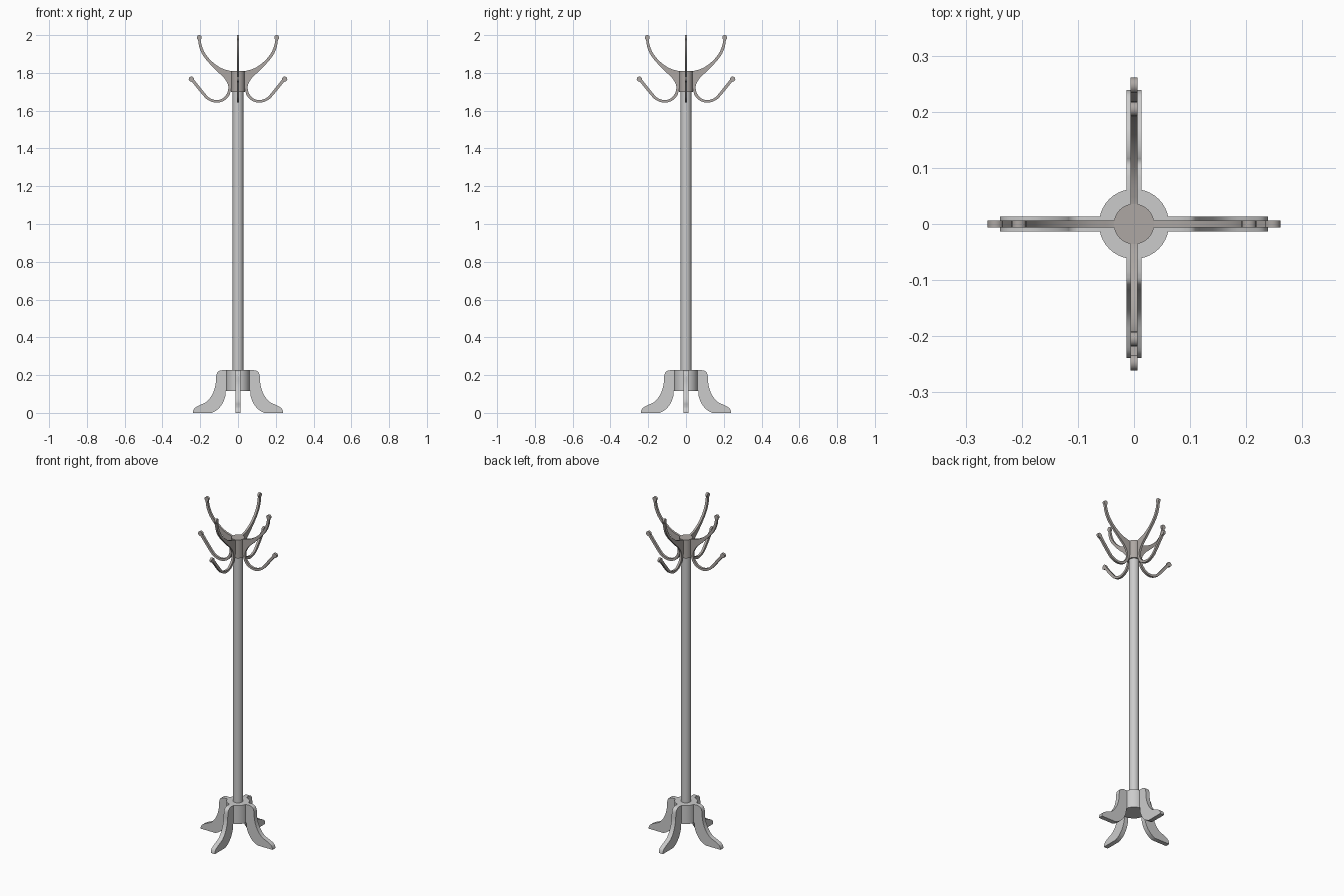
import bpy, bmesh, math
from mathutils import Matrix, Vector

if "Cube" in bpy.data.objects:
    bpy.data.objects.remove(bpy.data.objects["Cube"])


def spline(pts, n=4):
    """Smooth Catmull-Rom run through a few 2D points."""
    p = [Vector(q) for q in pts]
    p = [2 * p[0] - p[1]] + p + [2 * p[-1] - p[-2]]
    out = []
    for i in range(1, len(p) - 2):
        a, b, c, d = p[i - 1:i + 3]
        for k in range(n):
            t = k / n
            out.append(0.5 * (2 * b + (c - a) * t + (2 * a - 5 * b + 4 * c - d) * t * t
                              + (3 * b - a - 3 * c + d) * t ** 3))
    return out + [p[-2]]


def arc(cx, cz, r, a0, a1, n=12):
    angles = [math.radians(a0 + (a1 - a0) * i / n) for i in range(n + 1)]
    return [Vector((cx + r * math.cos(a), cz + r * math.sin(a))) for a in angles]


def finish(bm, name, mat=None):
    bmesh.ops.recalc_face_normals(bm, faces=bm.faces)
    me = bpy.data.meshes.new(name)
    bm.to_mesh(me)
    bm.free()
    ob = bpy.data.objects.new(name, me)
    bpy.context.collection.objects.link(ob)
    if mat:
        me.materials.append(mat)
    bpy.ops.object.select_all(action='DESELECT')
    ob.select_set(True)
    bpy.context.view_layer.objects.active = ob
    bpy.ops.object.shade_smooth_by_angle(angle=math.radians(35))
    return ob


def plate(name, outline, thick, turn, mat=None):
    """Flat plate cut from an x-z outline, turned about the pole."""
    bm = bmesh.new()
    face = bm.faces.new([bm.verts.new((p[0], -thick / 2, p[1])) for p in outline])
    ext = bmesh.ops.extrude_face_region(bm, geom=[face], use_keep_orig=True)
    moved = [v for v in ext["geom"] if isinstance(v, bmesh.types.BMVert)]
    bmesh.ops.translate(bm, verts=moved, vec=(0, thick, 0))
    bmesh.ops.triangulate(bm, faces=[f for f in bm.faces if len(f.verts) > 4])
    bmesh.ops.rotate(bm, verts=bm.verts, matrix=Matrix.Rotation(turn, 3, 'Z'))
    return finish(bm, name, mat)


def cylinder(name, r, z0, z1, mat=None):
    bm = bmesh.new()
    bmesh.ops.create_cone(bm, cap_ends=True, segments=40, radius1=r, radius2=r,
                          depth=z1 - z0, matrix=Matrix.Translation((0, 0, (z0 + z1) / 2)))
    return finish(bm, name, mat)


metal = bpy.data.materials.new("dark_metal")
metal.diffuse_color = (0.42, 0.39, 0.37, 1)
metal.use_nodes = True
metal.node_tree.nodes["Principled BSDF"].inputs["Base Color"].default_value = metal.diffuse_color

# Central post, base hub and top collar
cylinder("pole", 0.028, 0.12, 1.71)
cylinder("base_hub", 0.0625, 0.115, 0.226)
cylinder("hook_collar", 0.036, 1.70, 1.81, metal)

# Foot outline: rounded shoulder, sweeping shin, toe, inner curve
foot = ([Vector((0.05, 0.226))]
        + spline([(0.085, 0.226), (0.105, 0.219), (0.115, 0.197), (0.119, 0.15), (0.135, 0.10),
                  (0.165, 0.06), (0.205, 0.04), (0.23, 0.025), (0.239, 0.007)])
        + [Vector((0.239, 0))]
        + spline([(0.14, 0), (0.108, 0.018), (0.082, 0.05), (0.068, 0.085), (0.065, 0.116)])
        + [Vector((0.05, 0.116))])

# Double hook outline: tall upper arm, web, J-shaped lower hook, round tips
hook = ([Vector((0.02, 1.808))]
        + spline([(0.035, 1.808), (0.09, 1.826), (0.14, 1.862), (0.175, 1.905),
                  (0.192, 1.945), (0.198, 1.975)])
        + arc(0.205, 1.987, 0.013, 230, -50)
        + spline([(0.211, 1.974), (0.205, 1.937), (0.187, 1.895), (0.153, 1.852), (0.11, 1.808),
                  (0.075, 1.775), (0.054, 1.74), (0.052, 1.712), (0.06, 1.688), (0.083, 1.664),
                  (0.115, 1.656), (0.15, 1.667), (0.175, 1.692), (0.231, 1.762)])
        + arc(0.247, 1.767, 0.014, 190, -90)
        + spline([(0.243, 1.752), (0.188, 1.684), (0.158, 1.656), (0.115, 1.642), (0.072, 1.654),
                  (0.047, 1.68), (0.037, 1.71)])
        + [Vector((0.034, 1.73)), Vector((0.02, 1.73))])

# Four feet and four hooks around the post
for i, side in enumerate(("right", "back", "left", "front")):
    plate(side + "_foot", foot, 0.027, i * math.pi / 2)
    plate(side + "_hook", hook, 0.013, i * math.pi / 2, metal)
